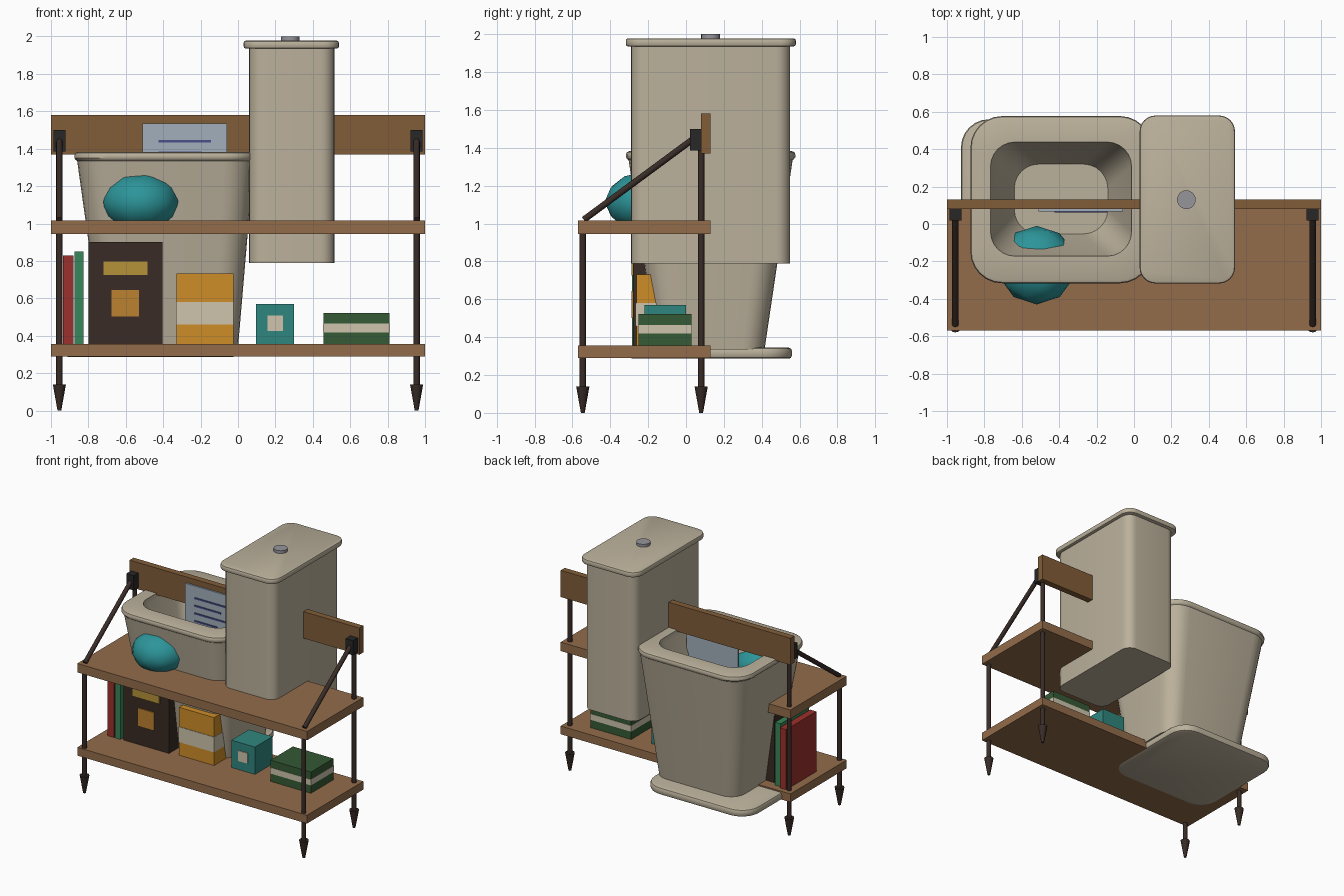
import bpy, bmesh, math
from mathutils import Vector

if "Cube" in bpy.data.objects:
    bpy.data.objects.remove(bpy.data.objects["Cube"])

PALETTE = {
    "cream": (.50, .44, .33), "wood": (.29, .15, .07), "dark_wood": (.22, .11, .04),
    "iron": (.04, .025, .02), "black": (.02, .02, .022), "teal": (.025, .30, .32),
    "orange": (.62, .27, .02), "red": (.33, .03, .025), "green": (.04, .24, .10),
    "dark_green": (.035, .10, .035), "yellow": (.47, .29, .04), "paper": (.36, .43, .50),
    "ink": (.07, .08, .25), "label": (.62, .56, .42), "grey": (.30, .30, .33),
    "dark_brown": (.04, .024, .018), "amber": (.50, .22, .03), "box_teal": (.03, .24, .21),
}
MATS = {}
for key, rgb in PALETTE.items():
    MATS[key] = bpy.data.materials.new(key)
    MATS[key].diffuse_color = (*rgb, 1)


def finish(name, bm, mat, smooth=None):
    bmesh.ops.recalc_face_normals(bm, faces=bm.faces)
    me = bpy.data.meshes.new(name)
    bm.to_mesh(me)
    bm.free()
    ob = bpy.data.objects.new(name, me)
    bpy.context.collection.objects.link(ob)
    me.materials.append(MATS[mat])
    if smooth:
        bpy.ops.object.select_all(action='DESELECT')
        ob.select_set(True)
        bpy.context.view_layer.objects.active = ob
        bpy.ops.object.shade_smooth_by_angle(angle=math.radians(smooth))
    return ob


def box(name, x0, x1, y0, y1, z0, z1, mat):
    bm = bmesh.new()
    bmesh.ops.create_cube(bm, size=1)
    for v in bm.verts:
        v.co = ((x0 + x1) / 2 + v.co.x * (x1 - x0),
                (y0 + y1) / 2 + v.co.y * (y1 - y0),
                (z0 + z1) / 2 + v.co.z * (z1 - z0))
    return finish(name, bm, mat)


def rod(name, a, b, ra, rb, mat, n=12):
    a, b = Vector(a), Vector(b)
    bm = bmesh.new()
    bmesh.ops.create_cone(bm, cap_ends=True, segments=n, radius1=ra, radius2=rb,
                          depth=(b - a).length)
    q = (b - a).to_track_quat('Z', 'Y')
    for v in bm.verts:
        v.co = q @ v.co + (a + b) / 2
    return finish(name, bm, mat, 40)


def loft(name, rings, mat, n=6):
    """Stack of rounded rectangles: (x0, x1, y0, y1, corner radius, z)."""
    bm = bmesh.new()
    loops = []
    for x0, x1, y0, y1, r, z in rings:
        loop = []
        corners = [(x1 - r, y1 - r), (x0 + r, y1 - r), (x0 + r, y0 + r), (x1 - r, y0 + r)]
        for k, (cx, cy) in enumerate(corners):
            for i in range(n + 1):
                t = math.pi / 2 * (k + i / n)
                loop.append(bm.verts.new((cx + r * math.cos(t), cy + r * math.sin(t), z)))
        loops.append(loop)
    for a, b in zip(loops, loops[1:]):
        for i in range(len(a)):
            j = (i + 1) % len(a)
            bm.faces.new((a[i], a[j], b[j], b[i]))
    bm.faces.new(loops[0])
    bm.faces.new(loops[-1])
    return finish(name, bm, mat, 35)


def slab(name, x0, x1, y0, y1, r, z0, z1, bev, mat):
    def ring(d, z):
        return (x0 + d, x1 - d, y0 + d, y1 - d, r - d, z)
    return loft(name, [ring(bev, z0), ring(bev * .3, z0 + bev * .3), ring(0, z0 + bev),
                       ring(0, z1 - bev), ring(bev * .3, z1 - bev * .3), ring(bev, z1)], mat)


# shelf boards
box("lower_shelf", -1, 1, -.57, .13, .29, .355, "wood")
box("upper_shelf", -1, 1, -.57, .13, .945, 1.015, "wood")
box("back_rail", -1, 1, .08, .13, 1.37, 1.58, "dark_wood")

# posts, pointed feet, brackets and diagonal stays on both sides
for s, side in ((-1, "left"), (1, "right")):
    x = s * .955
    for y, top, where in ((-.545, .97, "front"), (.08, 1.39, "rear")):
        rod(f"{where}_post_{side}", (x, y, .13), (x, y, top), .017, .017, "iron")
        rod(f"{where}_foot_{side}", (x, y, 0), (x, y, .14), .01, .035, "iron")
    rod(f"stay_{side}", (x, -.54, 1.02), (x, .05, 1.455), .017, .017, "iron")
    box(f"bracket_{side}", x - .032, x + .032, .02, .08, 1.385, 1.5, "black")

# toilet base plate
slab("toilet_base", -.925, -.01, -.30, .56, .15, .286, .345, .018, "cream")

# toilet bowl: outer wall, rim, hollow
loft("toilet_bowl", [
    (-.72, 0, -.155, .415, .12, .335),
    (-.86, .085, -.303, .563, .16, 1.335),
    (-.868, .09, -.31, .57, .165, 1.34),
    (-.875, .095, -.317, .577, .17, 1.35),
    (-.875, .095, -.317, .577, .17, 1.365),
    (-.870, .09, -.312, .572, .165, 1.377),
    (-.858, .078, -.30, .56, .155, 1.382),
    (-.767, -.013, -.172, .438, .13, 1.382),
    (-.76, -.02, -.165, .43, .13, 1.34),
    (-.64, -.14, -.053, .32, .13, 1.03),
], "cream")

# tank, lid and button
loft("tank", [(.06, .515, -.29, .55, .075, .79), (.06, .515, -.29, .55, .075, 1.945)], "cream")
slab("tank_lid", .03, .54, -.318, .58, .085, 1.935, 1.978, .012, "cream")
rod("flush_button", (.28, .13, 1.97), (.28, .13, 2.0), .05, .05, "grey", 20)

# squashed low-poly ball
bm = bmesh.new()
bmesh.ops.create_icosphere(bm, subdivisions=2, radius=1)
for v in bm.verts:
    v.co = (-.52 + v.co.x * .21, -.22 + v.co.y * .21, 1.115 + v.co.z * .158)
finish("ball", bm, "teal", 40)

# note sheet with ruled lines
box("note_sheet", -.51, -.06, .068, .08, 1.08, 1.535, "paper")
for i, w in enumerate((.28, .23, .28, .20)):
    z = 1.44 - i * .06
    box(f"note_line_{i + 1}", -.425, -.425 + w, .062, .07, z - .006, z + .006, "ink")

# books
box("red_book", -.935, -.88, -.285, .09, .355, .828, "red")
box("green_book", -.873, -.825, -.285, .07, .355, .85, "green")

# dark box with two labels
box("dark_box", -.80, -.405, -.28, .04, .355, .90, "dark_brown")
box("dark_box_strip", -.72, -.485, -.288, -.278, .725, .797, "yellow")
box("dark_box_square", -.675, -.53, -.288, -.278, .502, .645, "amber")

# orange box with band
box("orange_box", -.33, -.025, -.262, 0, .355, .732, "orange")
box("orange_box_band", -.332, -.023, -.266, .002, .46, .58, "label")

# teal box with label
box("teal_box", .095, .30, -.218, 0, .355, .57, "box_teal")
box("teal_box_label", .157, .24, -.224, -.216, .425, .507, "label")

# green parcel with band
box("green_parcel", .457, .81, -.25, .03, .355, .522, "dark_green")
box("green_parcel_band", .455, .812, -.253, .033, .418, .465, "label")

for m in bpy.data.materials:
    if m.users and not m.is_grease_pencil:
        m.use_nodes = True
        m.node_tree.nodes["Principled BSDF"].inputs["Base Color"].default_value = m.diffuse_color
